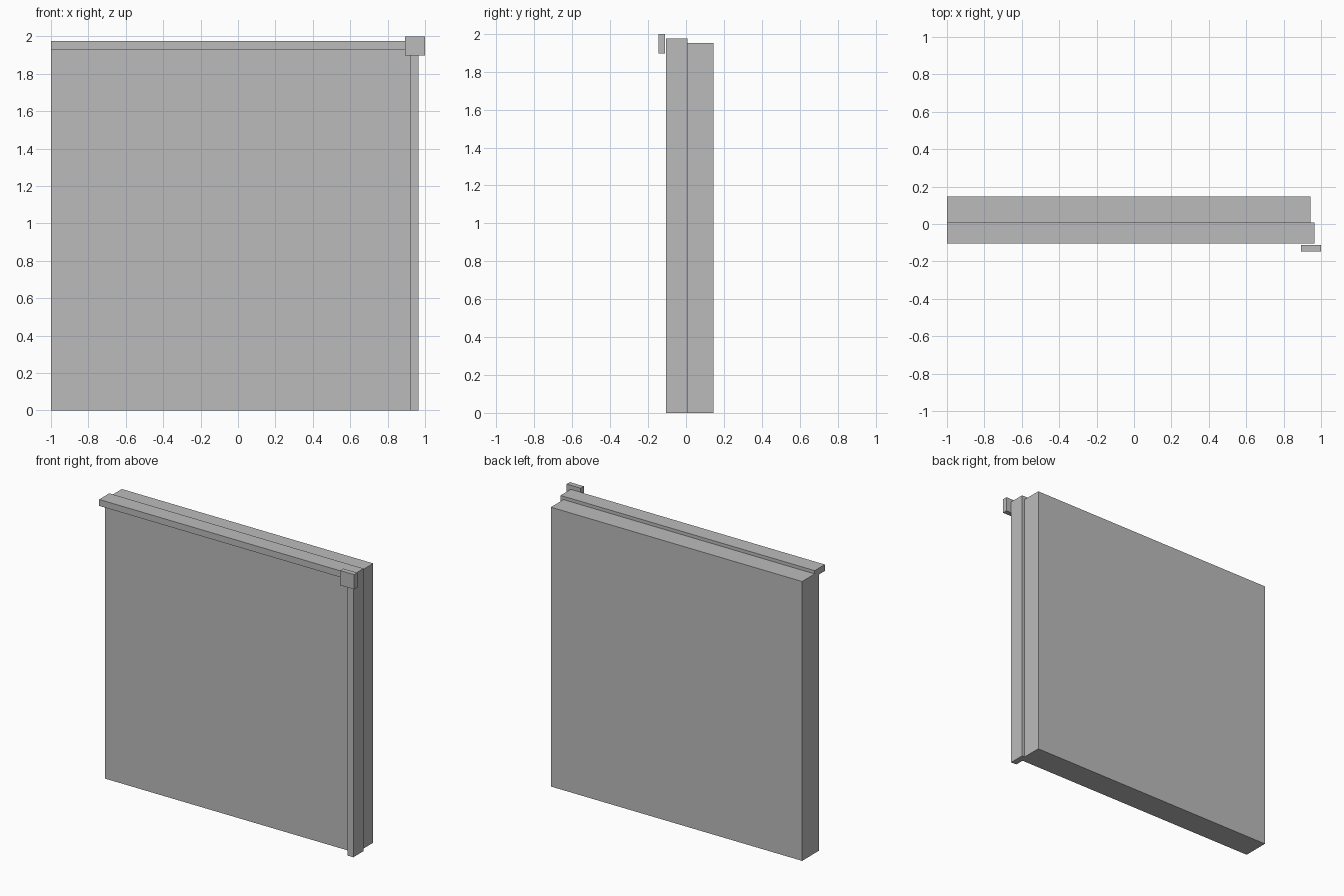
import bpy
import bmesh

cube = bpy.data.objects.get("Cube")
if cube:
    bpy.data.objects.remove(cube, do_unlink=True)

# One plain grey for every part
grey = bpy.data.materials.new("plain grey")
grey.use_nodes = True
grey.diffuse_color = (0.5, 0.5, 0.5, 1)
grey.node_tree.nodes["Principled BSDF"].inputs["Base Color"].default_value = (0.5, 0.5, 0.5, 1)


def extrude_outline(name, outline, front, back):
    """Extrude an x-z outline from the front depth to the back depth."""
    bm = bmesh.new()
    face = bm.faces.new([bm.verts.new((x, front, z)) for x, z in outline])
    extruded = bmesh.ops.extrude_face_region(bm, geom=[face])["geom"]
    moved = [v for v in extruded if isinstance(v, bmesh.types.BMVert)]
    bmesh.ops.translate(bm, verts=moved, vec=(0, back - front, 0))
    bmesh.ops.recalc_face_normals(bm, faces=bm.faces)
    mesh = bpy.data.meshes.new(name)
    bm.to_mesh(mesh)
    bm.free()
    mesh.materials.append(grey)
    obj = bpy.data.objects.new(name, mesh)
    bpy.context.collection.objects.link(obj)
    return obj


def rectangle(left, right, bottom, top):
    return [(left, bottom), (right, bottom), (right, top), (left, top)]


# Main panel
extrude_outline("panel", rectangle(-1, 0.943, 0, 1.952), -0.041, 0.146)

# L-shaped edge trim running along the top and down one side
inner_x, outer_x = 0.921, 0.965
inner_z, outer_z = 1.93, 1.975
trim = [(-1, inner_z), (inner_x, inner_z), (inner_x, 0),
        (outer_x, 0), (outer_x, outer_z), (-1, outer_z)]
extrude_outline("edge_trim", trim, -0.105, 0.007)

# Small square plate in front of the trim corner
extrude_outline("corner_plate", rectangle(0.892, 1, 1.897, 2), -0.146, -0.111)
